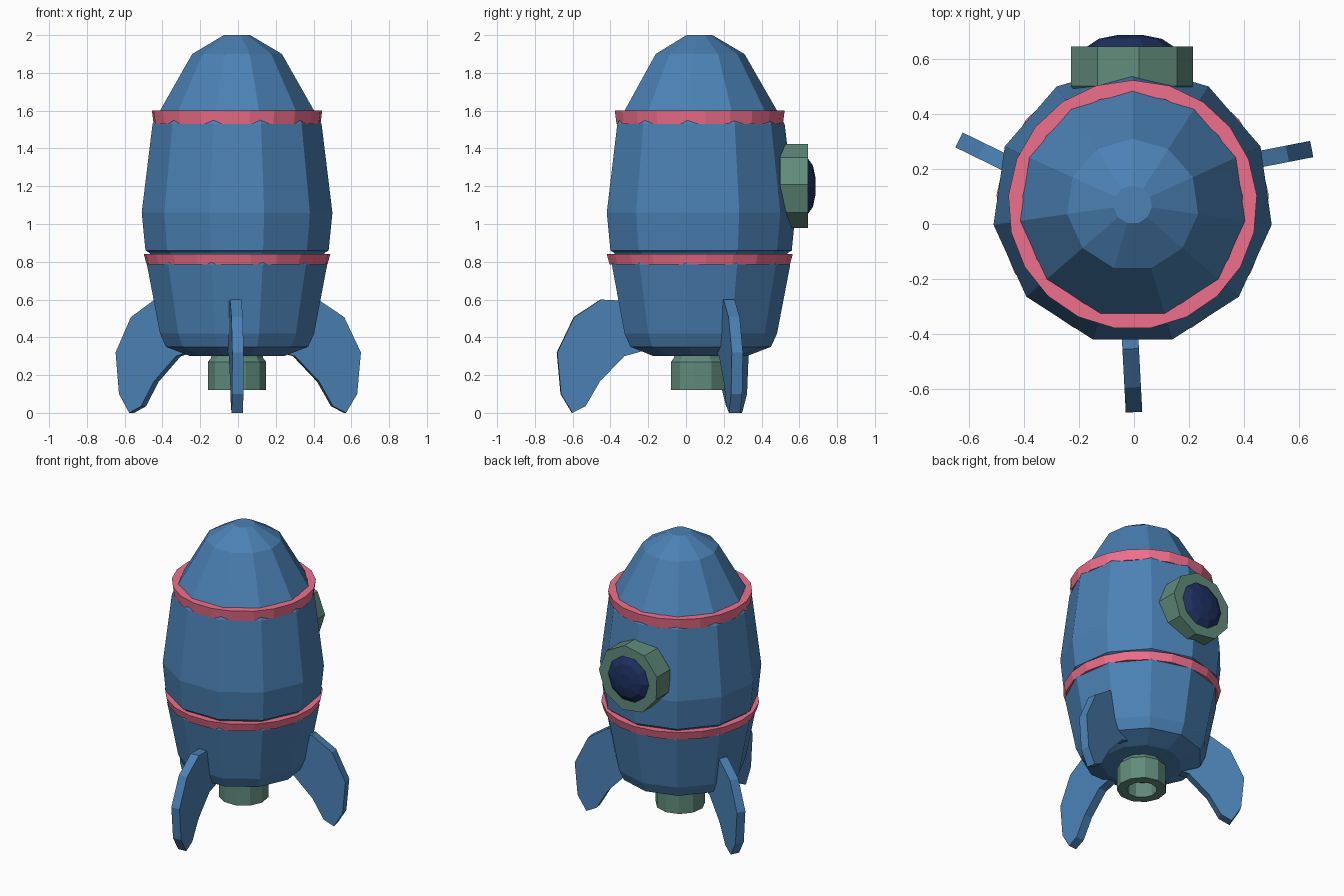
import bpy, bmesh
from math import radians, cos, sin, tau
from mathutils import Matrix, Vector

if "Cube" in bpy.data.objects:
    bpy.data.objects.remove(bpy.data.objects["Cube"])

CX, CY = -0.005, 0.07   # axis of the hull


def material(name, rgb):
    m = bpy.data.materials.new(name)
    m.diffuse_color = (*rgb, 1)
    m.use_nodes = True
    m.node_tree.nodes["Principled BSDF"].inputs["Base Color"].default_value = m.diffuse_color
    return m


BLUE = material("blue", (0.07, 0.22, 0.46))
PINK = material("pink", (0.86, 0.16, 0.26))
GREEN = material("green", (0.12, 0.26, 0.2))
NAVY = material("navy", (0.013, 0.03, 0.12))


def finish(name, bm, mat):
    bmesh.ops.recalc_face_normals(bm, faces=bm.faces)
    mesh = bpy.data.meshes.new(name)
    bm.to_mesh(mesh)
    bm.free()
    mesh.materials.append(mat)
    ob = bpy.data.objects.new(name, mesh)
    bpy.context.collection.objects.link(ob)
    return ob


def lathe(name, profile, sides, mat, start=90, place=None, loop=False):
    """Revolve (radius, height) points; end rings are capped unless loop."""
    place = place or Matrix.Translation((CX, CY, 0))
    bm = bmesh.new()
    rings = []
    for r, h in profile:
        angles = [radians(start) + tau * k / sides for k in range(sides)]
        rings.append([bm.verts.new(place @ Vector((r * cos(a), r * sin(a), h))) for a in angles])
    pairs = list(zip(rings, rings[1:]))
    if loop:
        pairs.append((rings[-1], rings[0]))
    else:
        bm.faces.new(rings[0])
        bm.faces.new(rings[-1])
    for lo, hi in pairs:
        for k in range(sides):
            j = (k + 1) % sides
            bm.faces.new((lo[k], lo[j], hi[j], hi[k]))
    return finish(name, bm, mat)


# Hull with a groove above the lower band
lathe("hull", [(0.25, 0.30), (0.38, 0.35), (0.412, 0.42), (0.482, 0.785),
               (0.465, 0.84), (0.47, 0.848), (0.49, 0.86), (0.51, 1.06),
               (0.452, 1.53), (0.412, 1.60), (0.24, 1.90), (0.07, 2.0)], 11, BLUE)

# Pink bands
lathe("upper_band", [(0.40, 1.53), (0.443, 1.53), (0.452, 1.60), (0.40, 1.60)],
      21, PINK, loop=True)
lathe("lower_band", [(0.44, 0.785), (0.48, 0.785), (0.495, 0.84), (0.44, 0.84)],
      21, PINK, loop=True)

# Hollow engine nozzle
lathe("engine_nozzle", [(0.135, 0.31), (0.14, 0.29), (0.156, 0.27), (0.156, 0.12),
                        (0.095, 0.12), (0.09, 0.22)], 11, GREEN)

# Round window on the back
window = Matrix.Translation((-0.013, 0, 1.2)) @ Matrix.Rotation(radians(-90), 4, 'X')
lathe("window_frame", [(0.215, 0.485), (0.227, 0.50), (0.227, 0.645),
                       (0.15, 0.645), (0.15, 0.485)], 9, GREEN, -2, window, loop=True)
lathe("window_glass", [(0.16, 0.58), (0.163, 0.64), (0.115, 0.672), (0.05, 0.685)],
      10, NAVY, 0, window)

# Fins: profile is (distance inward from the outermost edge, height)
FIN = [(0.33, 0.595), (0.23, 0.60), (0.09, 0.507), (0, 0.32), (0.02, 0.10),
       (0.08, 0), (0.15, 0.035), (0.225, 0.165), (0.355, 0.30), (0.48, 0.335)]


def fin(name, tip, angle, thickness=0.06):
    out = Vector((cos(radians(angle)), sin(radians(angle)), 0))
    side = Vector((-out.y, out.x, 0)) * thickness / 2
    bm = bmesh.new()
    a, b = [[bm.verts.new(Vector((*tip, 0)) - out * d + Vector((0, 0, z)) + side * s)
             for d, z in FIN] for s in (-1, 1)]
    bm.faces.new(a)
    bm.faces.new(b)
    for k in range(len(FIN)):
        j = (k + 1) % len(FIN)
        bm.faces.new((a[k], a[j], b[j], b[k]))
    return finish(name, bm, BLUE)


fin("front_fin", (0, -0.683), -87)
fin("right_fin", (0.645, 0.272), 11)
fin("left_fin", (-0.635, 0.305), 154)
